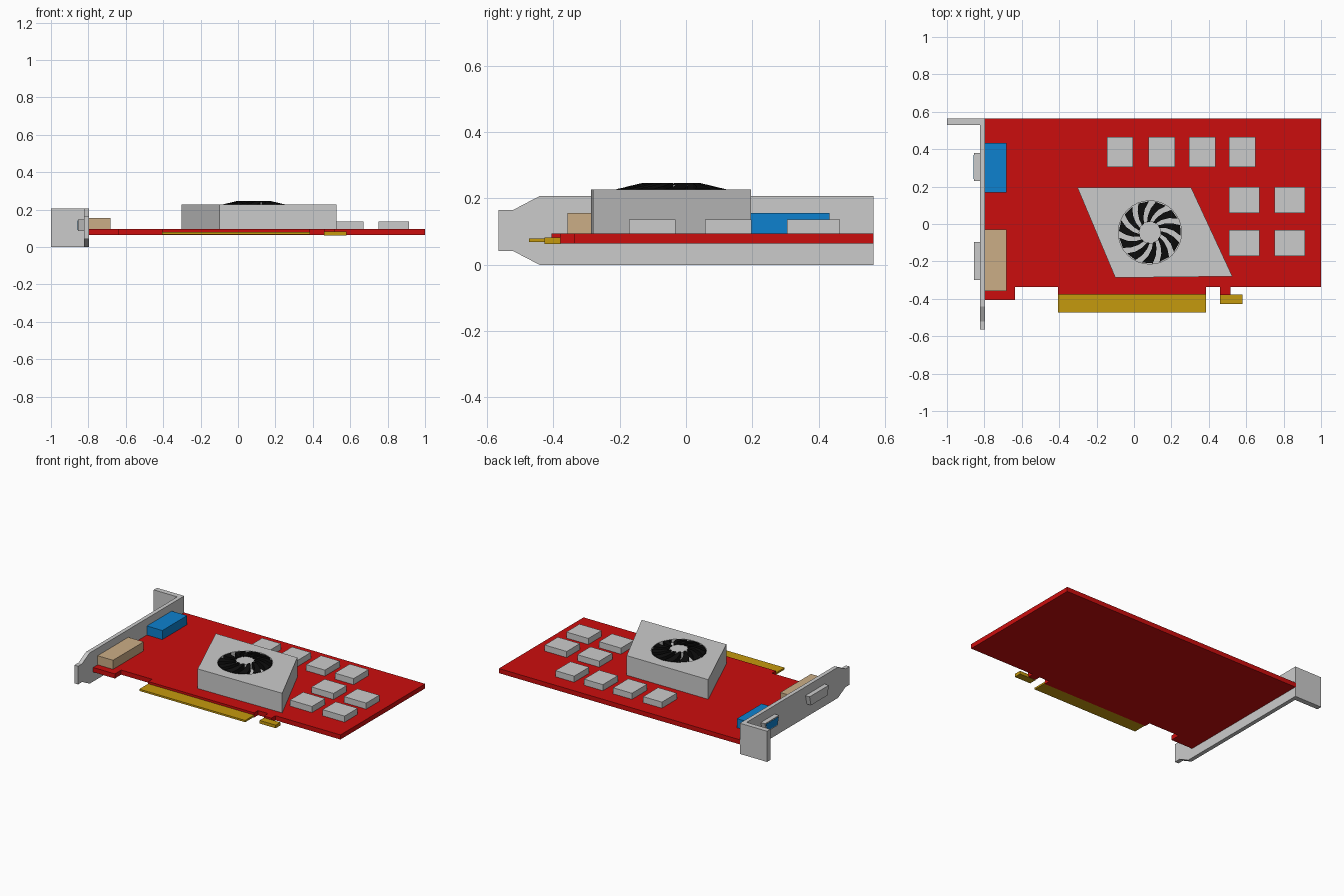
import bpy, bmesh, math

if "Cube" in bpy.data.objects:
    bpy.data.objects.remove(bpy.data.objects["Cube"])


def material(name, rgb):
    m = bpy.data.materials.new(name)
    m.diffuse_color = (*rgb, 1)
    m.use_nodes = True
    m.node_tree.nodes["Principled BSDF"].inputs["Base Color"].default_value = m.diffuse_color
    return m


RED = material("red", (0.6, 0.004, 0.004))
GOLD = material("gold", (0.56, 0.32, 0.004))
BLUE = material("blue", (0.004, 0.22, 0.62))
TAN = material("tan", (0.6, 0.42, 0.24))
BLACK = material("black", (0.004, 0.004, 0.004))


def finish(name, bm, mat=None):
    bmesh.ops.recalc_face_normals(bm, faces=bm.faces[:])
    me = bpy.data.meshes.new(name)
    bm.to_mesh(me)
    bm.free()
    ob = bpy.data.objects.new(name, me)
    bpy.context.collection.objects.link(ob)
    if mat:
        me.materials.append(mat)
    return ob


def prism(name, pts, lo, hi, mat=None, axis="z"):
    """Extrude an outline: (x, y) along z, or (y, z) along x."""
    bm = bmesh.new()

    def place(p, t):
        return (p[0], p[1], t) if axis == "z" else (t, p[0], p[1])
    f = bm.faces.new([bm.verts.new(place(p, lo)) for p in pts])
    top = bmesh.ops.extrude_face_region(bm, geom=[f])["geom"]
    for v in (g for g in top if isinstance(g, bmesh.types.BMVert)):
        if axis == "z":
            v.co.z = hi
        else:
            v.co.x = hi
    # the extrusion removes the start face when it is kept as a region
    bmesh.ops.holes_fill(bm, edges=[e for e in bm.edges if e.is_boundary])
    return finish(name, bm, mat)


def box(name, x0, x1, y0, y1, z0, z1, mat=None):
    return prism(name, [(x0, y0), (x1, y0), (x1, y1), (x0, y1)], z0, z1, mat)


def cut(ob, cutter):
    mod = ob.modifiers.new("cut", "BOOLEAN")
    mod.operation = "DIFFERENCE"
    mod.solver = "EXACT"
    mod.object = cutter
    cutter.hide_render = True
    cutter.hide_set(True)


def circle(cx, cy, r, n):
    return [(cx + r * math.cos(2 * math.pi * i / n),
             cy + r * math.sin(2 * math.pi * i / n)) for i in range(n)]


# Circuit board with edge tabs
prism("circuit_board", [
    (-0.8, 0.565), (-0.8, -0.405), (-0.635, -0.405), (-0.635, -0.337),
    (-0.405, -0.337), (-0.405, -0.378), (0.385, -0.378), (0.385, -0.337),
    (0.46, -0.337), (0.46, -0.38), (0.515, -0.38), (0.515, -0.337),
    (1, -0.337), (1, 0.565)], 0.064, 0.095, RED)

# Gold edge contacts and hook
box("edge_contacts", -0.405, 0.385, -0.473, -0.375, 0.068, 0.08, GOLD)
box("retention_hook", 0.46, 0.58, -0.427, -0.378, 0.062, 0.083, GOLD)

# Mounting bracket with bent flange
prism("bracket_plate", [
    (0.565, 0), (0.565, 0.207), (-0.442, 0.207), (-0.522, 0.165),
    (-0.565, 0.165), (-0.565, 0.042), (-0.522, 0.042), (-0.442, 0)],
    -0.824, -0.797, axis="x")
box("bracket_flange", -1, -0.824, 0.53, 0.565, 0, 0.207)

# Port bodies inside, metal shells outside
box("port_body_blue", -0.797, -0.682, 0.168, 0.432, 0.095, 0.156, BLUE)
box("port_body_tan", -0.797, -0.682, -0.357, -0.03, 0.095, 0.156, TAN)


def shell(name, y0, y1):
    return prism(name, [(y0 + 0.015, 0.085), (y1 - 0.015, 0.085),
                        (y1, 0.148), (y0, 0.148)], -0.855, -0.824, axis="x")


shell("port_shell_small", 0.23, 0.38)
shell("port_shell_large", -0.3, -0.095)
prism("port_face_blue", [(0.252, 0.092), (0.358, 0.092), (0.37, 0.141),
                         (0.24, 0.141)], -0.857, -0.853, BLUE, "x")

# Memory chips
spots = [(x, 0.384, 0.07, 0.08) for x in (-0.075, 0.148, 0.365, 0.579)]
spots += [(x, y, 0.082, 0.07) for x in (0.59, 0.833) for y in (0.128, -0.102)]
for i, (x, y, hx, hy) in enumerate(spots):
    box(f"memory_chip_{i + 1}", x - hx, x + hx, y - hy, y + hy, 0.095, 0.136)

# Cooler block with a round fan well
FX, FY = 0.085, -0.045
cooler = prism("cooler_block", [(-0.303, 0.196), (-0.1, -0.287),
                                (0.526, -0.28), (0.305, 0.196)], 0.095, 0.227)
well = prism("fan_well_cutter", circle(FX, FY, 0.169, 32), 0.205, 0.3)
cut(cooler, well)

# Fan hub and swept blades with sloping tops
prism("fan_hub", circle(FX, FY, 0.06, 24), 0.2, 0.24)
BLADES = 11
profile = [(0.056, 0.246), (0.09, 0.246), (0.128, 0.237), (0.166, 0.228)]
bm = bmesh.new()
for b in range(BLADES):
    rows = []
    for i, (r, z) in enumerate(profile):
        mid = 2 * math.pi * b / BLADES - 0.17 * i
        half = 0.13 + 0.015 * i
        rows.append([bm.verts.new((FX + r * math.cos(mid + s * half),
                                   FY + r * math.sin(mid + s * half), h))
                     for s, h in ((-1, 0.203), (1, 0.203), (1, z), (-1, z))])
    for a, c in zip(rows, rows[1:]):
        for k in range(4):
            n = (k + 1) % 4
            bm.faces.new((a[k], a[n], c[n], c[k]))
    bm.faces.new(rows[0])
    bm.faces.new(rows[-1])
finish("fan_blades", bm, BLACK)
